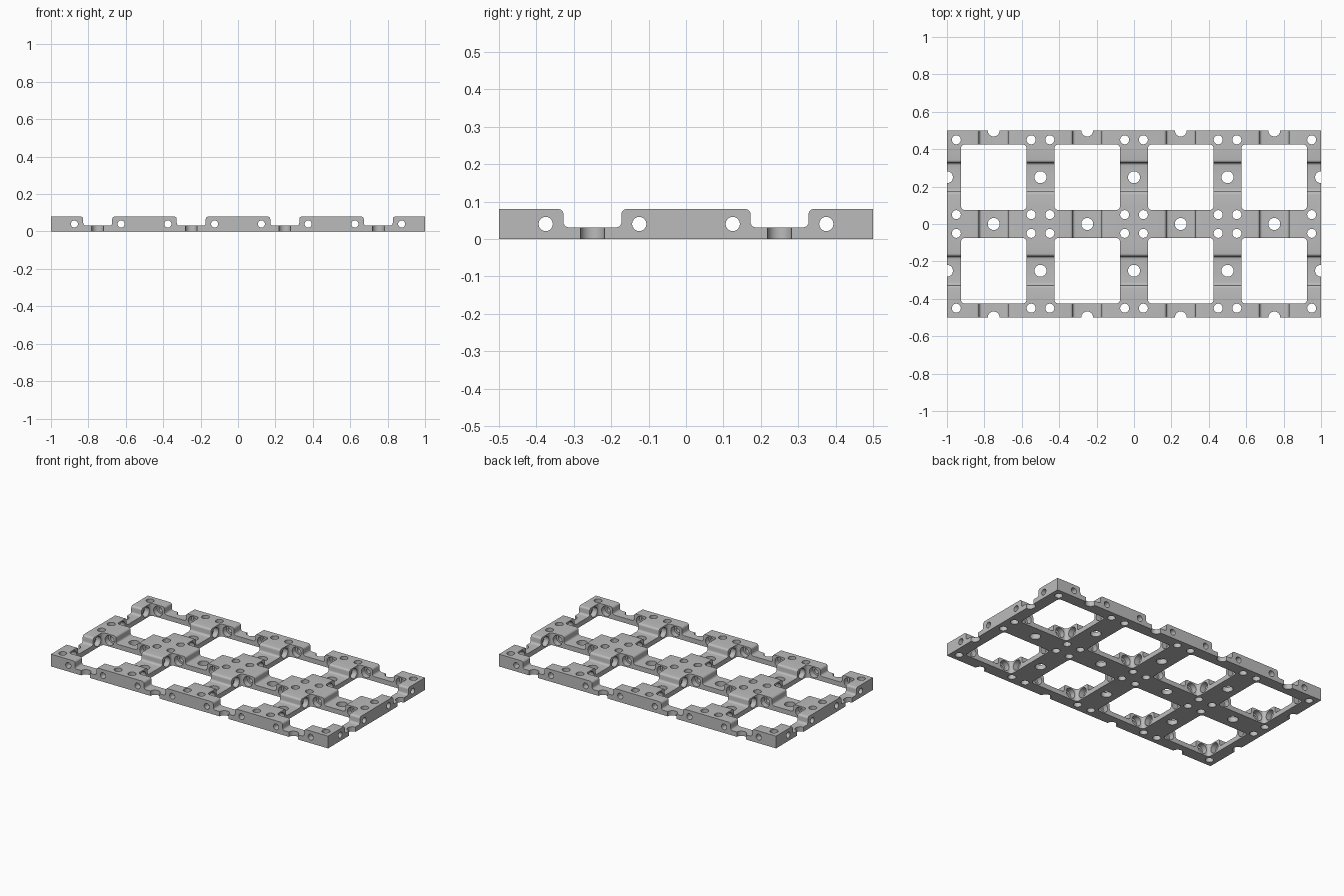
import bpy, bmesh, math
from mathutils import Vector

cube = bpy.data.objects.get("Cube")
if cube:
    bpy.data.objects.remove(cube, do_unlink=True)

CELL, HEIGHT, OPEN = 0.5, 0.08, 0.175
COLS = [(i - 1.5) * CELL for i in range(4)]
ROWS = [-CELL / 2, CELL / 2]
SIDES = (-1, 1)

metal = bpy.data.materials.new("plain grey")
metal.use_nodes = True
grey = (0.5, 0.5, 0.5, 1)
metal.diffuse_color = grey
metal.node_tree.nodes["Principled BSDF"].inputs["Base Color"].default_value = grey


def arc(cu, cv, r, start, end, n=5):
    return [(cu + r * math.cos(math.radians(start + (end - start) * i / n)),
             cv + r * math.sin(math.radians(start + (end - start) * i / n)))
            for i in range(n + 1)]


def circle(u, v, r, n=28):
    return arc(u, v, r, 0, 360, n)[:-1]


def rounded_square(u, v, h, r):
    pts = []
    for a, (su, sv) in zip((0, 90, 180, 270), ((1, 1), (-1, 1), (-1, -1), (1, -1))):
        pts += arc(u + su * (h - r), v + sv * (h - r), r, a, a + 90)
    return pts


def notch(u):
    # flat floor with filleted corners, flaring out at the rim
    w, r, floor = 0.0775, 0.014, 0.031
    half = arc(w - r, floor + r, r, -90, 0) + arc(w + r, HEIGHT - r, r, 180, 90)
    half.append((w + r, HEIGHT + 0.03))
    return [(u + a, b) for a, b in half] + [(u - a, b) for a, b in reversed(half)]


def prisms(name, axis, profiles):
    """Extrude each (outline, start, end) along an axis, all in one object."""
    place = {"x": lambda u, v, w: Vector((w, u, v)),
             "y": lambda u, v, w: Vector((u, w, v)),
             "z": lambda u, v, w: Vector((u, v, w))}[axis]
    bm = bmesh.new()
    for pts, lo, hi in profiles:
        face = bm.faces.new([bm.verts.new(place(u, v, lo)) for u, v in pts])
        ext = bmesh.ops.extrude_face_region(bm, geom=[face])["geom"]
        verts = [g for g in ext if isinstance(g, bmesh.types.BMVert)]
        bmesh.ops.translate(bm, verts=verts, vec=place(0, 0, hi - lo))
    bmesh.ops.recalc_face_normals(bm, faces=bm.faces)
    mesh = bpy.data.meshes.new(name)
    bm.to_mesh(mesh)
    bm.free()
    mesh.materials.append(metal)
    ob = bpy.data.objects.new(name, mesh)
    bpy.context.collection.objects.link(ob)
    return ob


# Solid plate
plate = prisms("grid_frame", "z", [([(-1, -0.5), (1, -0.5), (1, 0.5), (-1, 0.5)], 0, HEIGHT)])

# Square openings, corner holes and holes in the middle of every bar
upright = []
for x in COLS:
    for y in ROWS:
        upright.append(rounded_square(x, y, OPEN, 0.02))
        upright += [circle(x + a * 0.2, y + b * 0.2, 0.024) for a in SIDES for b in SIDES]
upright += [circle(x, y, 0.032) for x in COLS for y in (-CELL, 0, CELL)]
upright += [circle(i * CELL, y, 0.032) for i in range(-2, 3) for y in ROWS]
cutters = [prisms("upright_cutter", "z", [(p, -0.1, 0.2) for p in upright])]

# Notches, bolt holes and bolt head recesses in both directions
for axis, across, along in (("x", ROWS, COLS), ("y", COLS, ROWS)):
    bolts = [c + s * 0.125 for c in across for s in SIDES]
    reach = OPEN + 0.035
    cutters += [
        prisms("notch_cutter_" + axis, axis, [(notch(c), -1.2, 1.2) for c in across]),
        prisms("bolt_cutter_" + axis, axis, [(circle(b, 0.04, 0.019), -1.2, 1.2) for b in bolts]),
        prisms("recess_cutter_" + axis, axis,
               [(circle(b, 0.04, 0.032), c - reach, c + reach) for b in bolts for c in along]),
    ]

bpy.context.view_layer.objects.active = plate
plate.select_set(True)
for cutter in cutters:
    cutter.hide_render = True
    mod = plate.modifiers.new(cutter.name, "BOOLEAN")
    mod.operation, mod.solver, mod.object = "DIFFERENCE", "EXACT", cutter
    bpy.ops.object.modifier_apply(modifier=mod.name)
    bpy.data.objects.remove(cutter, do_unlink=True)

bpy.ops.object.shade_smooth_by_angle(angle=math.radians(30))
